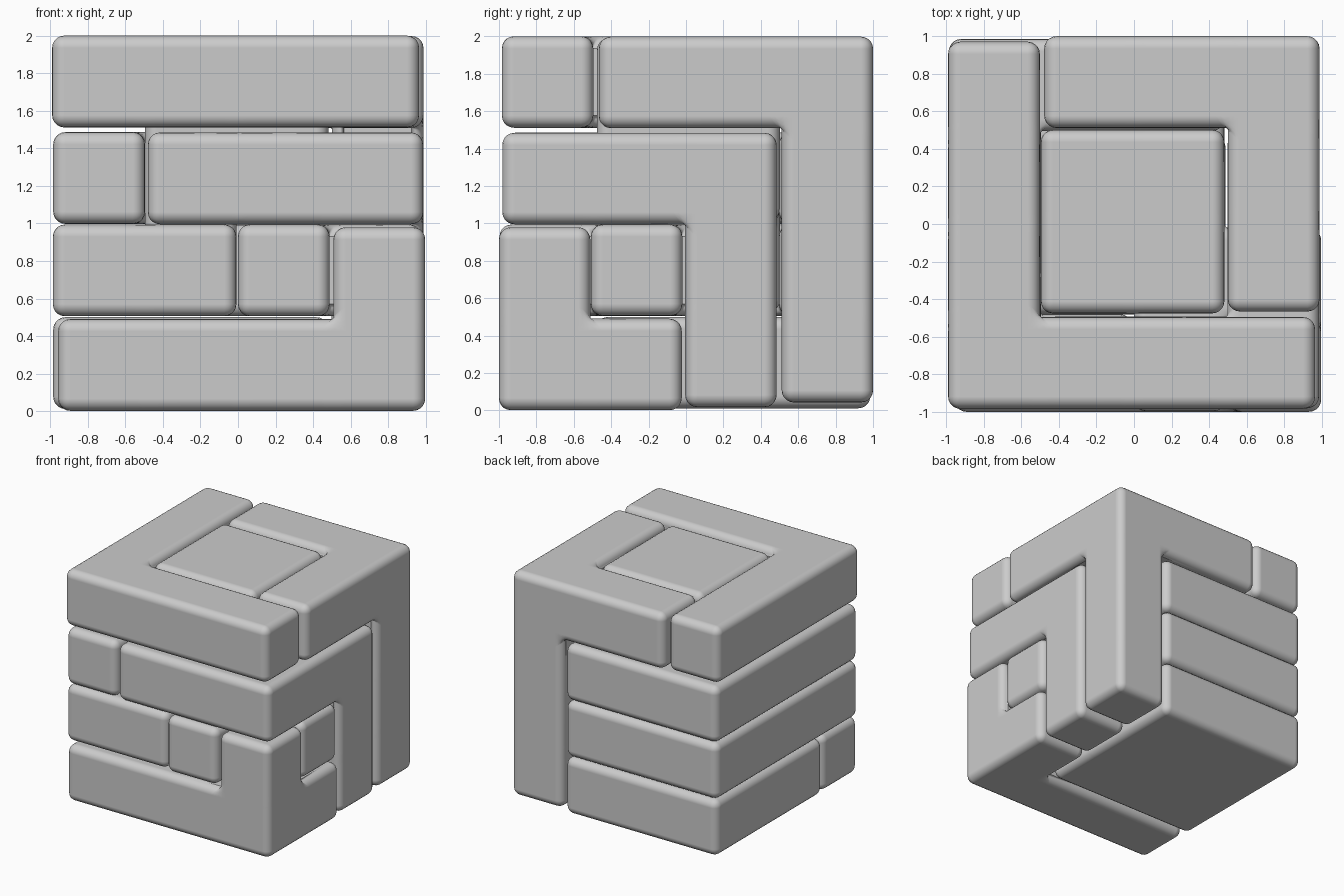
import bpy, bmesh, math
from mathutils import Vector

if "Cube" in bpy.data.objects:
    bpy.data.objects.remove(bpy.data.objects["Cube"])

PITCH, SHRINK, ROUND = 0.504, 0.97, 0.065


def run(a, b):
    """All cells in the box spanned by two corner cells."""
    r = [range(min(p, q), max(p, q) + 1) for p, q in zip(a, b)]
    return {(i, j, k) for i in r[0] for j in r[1] for k in r[2]}


def piece(name, boxes, pivot, shift=(0, 0, 0)):
    """Union of cells, shrunk toward its pivot cell, convex edges rounded."""
    cells = set().union(*(run(a, b) for a, b in boxes))
    bm = bmesh.new()
    verts = {}
    c0 = Vector(pivot)
    centre = (c0 - Vector((1.5, 1.5, 1.5))) * PITCH + Vector((0, 0, 1)) + Vector(shift)

    def vert(g):
        if g not in verts:
            p = Vector(g) - c0 - Vector((0.5, 0.5, 0.5))
            verts[g] = bm.verts.new(p * PITCH * SHRINK)
        return verts[g]

    for c in cells:
        for ax in range(3):
            for side in (0, 1):
                n = list(c)
                n[ax] += 2 * side - 1
                if tuple(n) in cells:
                    continue
                u, v = (ax + 1) % 3, (ax + 2) % 3
                loop = []
                for du, dv in ((0, 0), (1, 0), (1, 1), (0, 1)):
                    g = list(c)
                    g[ax] += side
                    g[u] += du
                    g[v] += dv
                    loop.append(vert(tuple(g)))
                bm.faces.new(loop if side else loop[::-1])
    bmesh.ops.dissolve_limit(bm, angle_limit=0.02, verts=bm.verts[:], edges=bm.edges[:])
    bm.normal_update()
    weight = bm.edges.layers.float.new("bevel_weight_edge")
    for e in bm.edges:
        e[weight] = 1.0 if e.is_convex else 0.0
    me = bpy.data.meshes.new(name)
    bm.to_mesh(me)
    bm.free()
    ob = bpy.data.objects.new(name, me)
    bpy.context.collection.objects.link(ob)
    ob.location = centre
    bpy.ops.object.select_all(action='DESELECT')
    ob.select_set(True)
    bpy.context.view_layer.objects.active = ob
    bpy.ops.object.shade_smooth_by_angle(angle=math.radians(40))
    bev = ob.modifiers.new("rounding", 'BEVEL')
    bev.limit_method = 'WEIGHT'
    bev.width = ROUND
    bev.segments = 5
    bev.harden_normals = True


# Top layer: L around the front and left, three-legged corner at the back right
piece("top_angle", [((0, 0, 3), (3, 0, 3)), ((0, 0, 3), (0, 3, 3))],
      (0, 0, 3), (0.01, 0.016, 0))
piece("back_corner", [((1, 3, 3), (3, 3, 3)), ((3, 1, 3), (3, 3, 3)), ((3, 3, 0), (3, 3, 3))],
      (3, 3, 3), (-0.012, 0, -0.002))
# Middle layers
piece("right_corner", [((1, 0, 2), (3, 0, 2)), ((3, 0, 2), (3, 2, 2)), ((3, 2, 0), (3, 2, 2))],
      (3, 2, 2), (-0.014, -0.012, -0.012))
piece("upper_left_angle", [((0, 0, 2), (0, 3, 2)), ((0, 3, 2), (2, 3, 2))],
      (0, 3, 2), (0.016, -0.015, -0.01))
piece("lower_left_hook", [((0, 0, 1), (1, 0, 1)), ((0, 0, 1), (0, 3, 1)), ((0, 3, 1), (2, 3, 1))],
      (0, 3, 1), (0.014, -0.015, 0.002))
# Inner pieces
piece("centre_block", [((1, 1, 2), (2, 2, 3)), ((1, 1, 1), (1, 2, 1))],
      (2, 2, 3), (-0.015, 0.005, -0.01))
piece("inner_bend", [((2, 0, 1), (2, 2, 1)), ((3, 1, 1), (3, 1, 1))],
      (2, 1, 1), (-0.008, -0.012, 0.002))
# Bottom layer: front corner and square slab
piece("front_corner", [((0, 0, 0), (3, 0, 0)), ((3, 0, 0), (3, 1, 0)), ((3, 0, 0), (3, 0, 1))],
      (3, 0, 0), (-0.003, 0, 0.002))
piece("bottom_slab", [((0, 1, 0), (2, 3, 0))], (0, 3, 0), (0.016, -0.015, 0.012))
